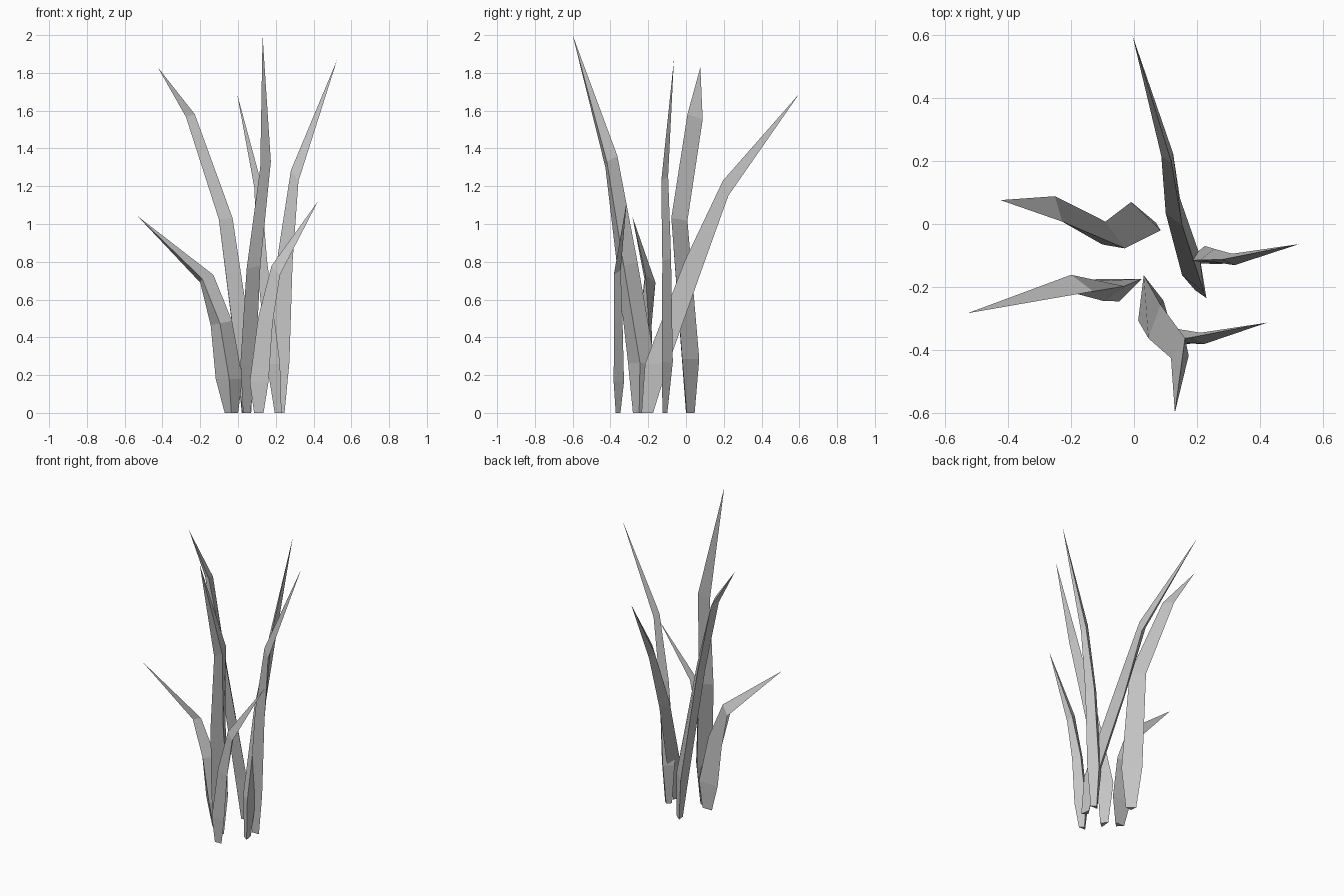
import bpy
import bmesh
from math import cos, sin, radians
from mathutils import Vector

cube = bpy.data.objects.get("Cube")
if cube:
    bpy.data.objects.remove(cube, do_unlink=True)

# One plain grey for the whole plant
grey = bpy.data.materials.new("plain_grey")
grey.use_nodes = True
grey.diffuse_color = (0.55, 0.55, 0.55, 1)
shader = grey.node_tree.nodes["Principled BSDF"]
shader.inputs["Base Color"].default_value = grey.diffuse_color

# Taper shared by every blade, from the foot to the last bend
WIDTHS = (0.5, 1.0, 0.82, 0.68)
KEELS = (0.5, 0.5, 0.48, 0.42)
TILTS = (0.0, 0.0, 0.45, 1.0)


def ring_corners(middle, yaw, tilt, width, depth):
    """Triangle: inner edge, outer edge and the keel behind the flat side."""
    across = Vector((cos(yaw) * cos(tilt), sin(yaw) * cos(tilt), -sin(tilt)))
    keel = Vector((-sin(yaw), cos(yaw), 0))
    middle = Vector(middle)
    return (middle - across * width / 2,
            middle + across * width / 2,
            middle + keel * depth)


def make_blade(name, width, tilt, yaws, middles, tip):
    """Three-sided bent blade, closed at the foot and pointed at the tip."""
    bm = bmesh.new()
    rings = []
    for i, middle in enumerate(middles):
        size = width * WIDTHS[i]
        corners = ring_corners(middle, radians(yaws[i]),
                               radians(tilt) * TILTS[i],
                               size, size * KEELS[i])
        rings.append([bm.verts.new(c) for c in corners])
    point = bm.verts.new(tip)

    bm.faces.new(rings[0])
    for low, high in zip(rings, rings[1:]):
        for a in range(3):
            b = (a + 1) % 3
            bm.faces.new((low[a], low[b], high[b], high[a]))
    for a in range(3):
        bm.faces.new((rings[-1][a], rings[-1][(a + 1) % 3], point))
    bmesh.ops.recalc_face_normals(bm, faces=bm.faces)

    mesh = bpy.data.meshes.new(name)
    bm.to_mesh(mesh)
    bm.free()
    mesh.materials.append(grey)
    blade = bpy.data.objects.new(name, mesh)
    bpy.context.collection.objects.link(blade)
    return blade


# Tall blade leaning forward
make_blade("front_tall_blade", 0.145, 38, (-95, -97, -110, -125),
           [(0.03, -0.245, 0), (0.022, -0.235, 0.265),
            (0.065, -0.31, 0.78), (0.14, -0.395, 1.33)],
           (0.13, -0.6, 2.0))

# Blade leaning far back
make_blade("back_blade", 0.125, 70, (100, 97, 95, 80),
           [(0.225, -0.205, 0), (0.215, -0.155, 0.26),
            (0.15, 0.038, 0.78), (0.122, 0.21, 1.19)],
           (-0.005, 0.6, 1.69))

# Tall blade leaning right
make_blade("right_tall_blade", 0.13, 18, (140, 136, 126, 106),
           [(0.045, 0.025, 0), (0.038, 0.025, 0.285),
            (-0.06, -0.035, 1.025), (-0.24, 0.048, 1.567)],
           (-0.425, 0.076, 1.83))

# Tall blade leaning left
make_blade("left_tall_blade", 0.105, 52, (0, -6, -8, -24),
           [(0.22, -0.125, 0), (0.22, -0.122, 0.27),
            (0.25, -0.12, 0.82), (0.3, -0.122, 1.255)],
           (0.525, -0.064, 1.87))

# Short blade leaning left
make_blade("left_short_blade", 0.1, 43, (0, -6, -8, -24),
           [(0.11, -0.372, 0), (0.112, -0.378, 0.165),
            (0.145, -0.375, 0.49), (0.2, -0.372, 0.755)],
           (0.423, -0.314, 1.12))

# Short blade leaning right
make_blade("right_short_blade", 0.142, 25, (180, 180, 172, 143),
           [(-0.035, -0.18, 0), (-0.047, -0.175, 0.18),
            (-0.088, -0.19, 0.475), (-0.165, -0.188, 0.71)],
           (-0.53, -0.284, 1.04))
